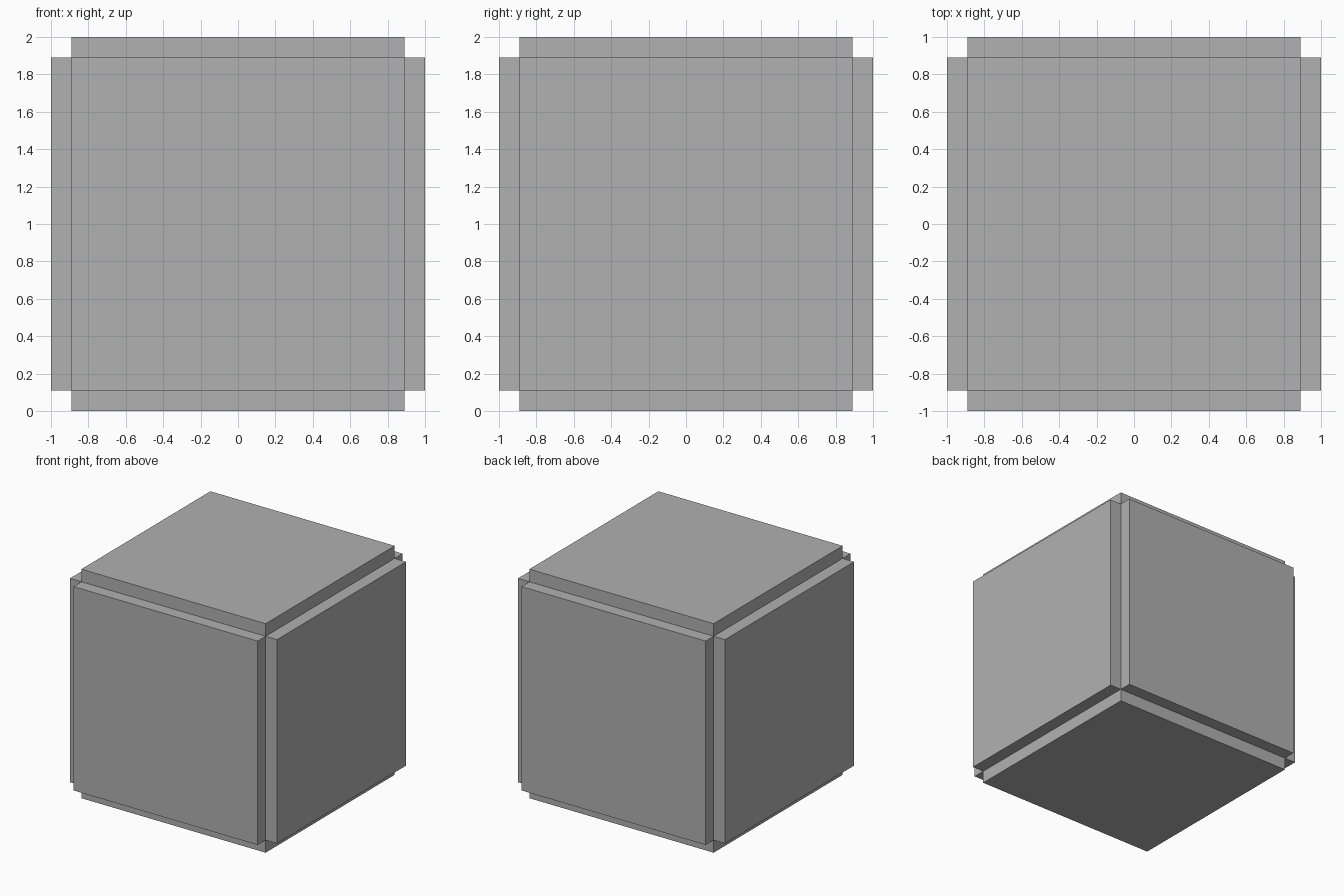
import bpy, bmesh
from mathutils import Matrix

if "Cube" in bpy.data.objects:
    bpy.data.objects.remove(bpy.data.objects["Cube"])

CORE = 0.89    # half-width of the inner cube
RAISE = 0.11   # how far each face panel stands out

# Cube core with every face extruded outwards on its own, leaving notched edges
bm = bmesh.new()
bmesh.ops.create_cube(bm, size=2 * CORE, matrix=Matrix.Translation((0, 0, 1)))
panels = bmesh.ops.extrude_discrete_faces(bm, faces=bm.faces[:])["faces"]
for face in panels:
    face.normal_update()
    bmesh.ops.translate(bm, verts=face.verts[:], vec=face.normal * RAISE)
bmesh.ops.recalc_face_normals(bm, faces=bm.faces[:])

mesh = bpy.data.meshes.new("panelled_cube")
bm.to_mesh(mesh)
bm.free()

# Dark grey surface
grey = bpy.data.materials.new("dark_grey")
grey.diffuse_color = (0.44, 0.44, 0.44, 1)
grey.use_nodes = True
grey.node_tree.nodes["Principled BSDF"].inputs["Base Color"].default_value = grey.diffuse_color
mesh.materials.append(grey)
bpy.context.collection.objects.link(bpy.data.objects.new("panelled_cube", mesh))
